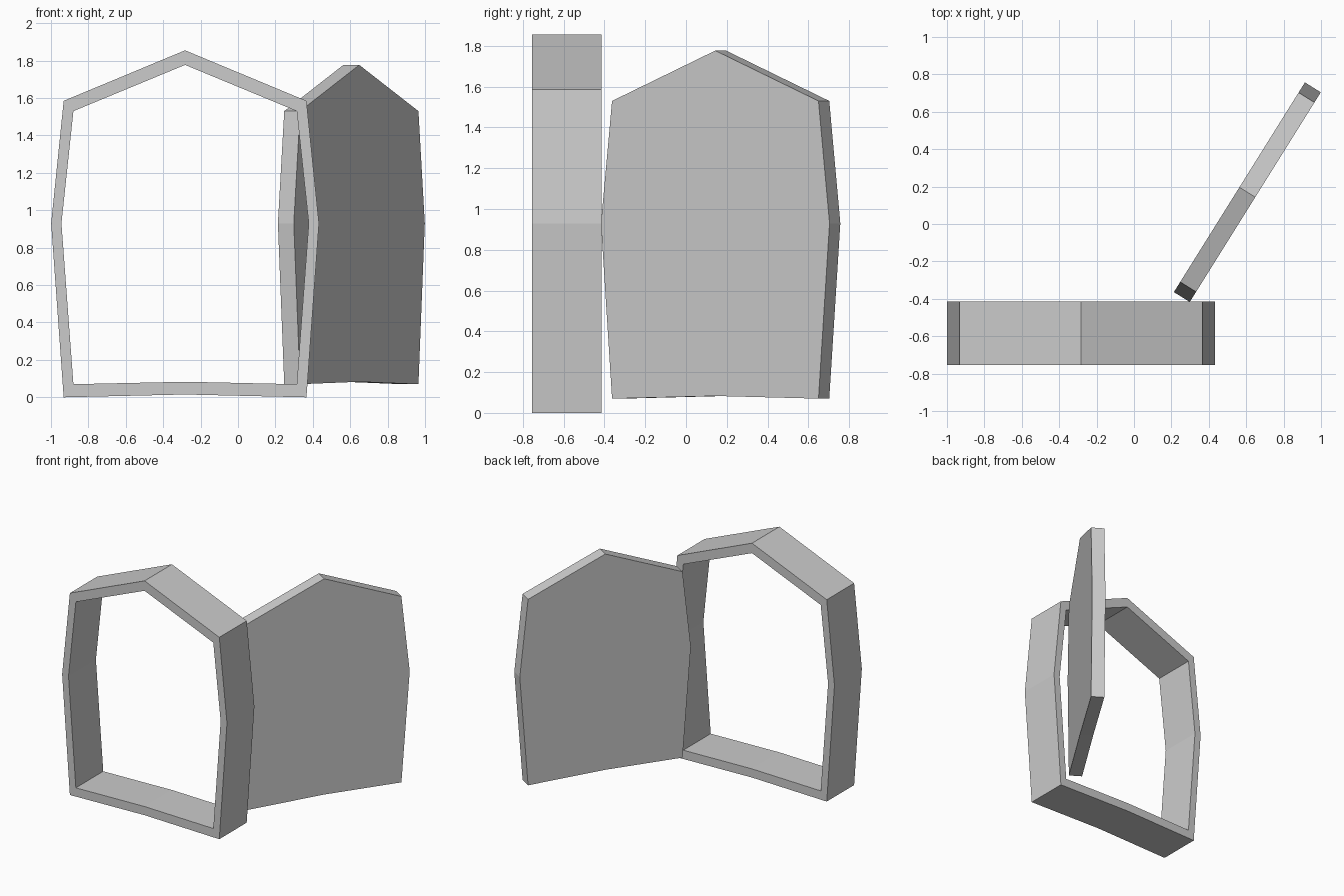
import bpy, bmesh, math
from mathutils import Matrix

if "Cube" in bpy.data.objects:
    bpy.data.objects.remove(bpy.data.objects["Cube"])


def outline(mid, corner, low, low_mid, shoulder, peak):
    # symmetric eight-sided arch outline in the x-z plane
    right = [(0, low_mid), (corner, low), (mid, 0.93), (corner, shoulder), (0, peak)]
    return right + [(-x, z) for x, z in right[-2:0:-1]]


OUTER = outline(0.716, 0.649, 0.0, 0.015, 1.585, 1.855)
INNER = outline(0.661, 0.597, 0.07, 0.083, 1.53, 1.777)


def finish(bm, name, matrix):
    bmesh.ops.recalc_face_normals(bm, faces=bm.faces)
    mesh = bpy.data.meshes.new(name)
    bm.to_mesh(mesh)
    bm.free()
    obj = bpy.data.objects.new(name, mesh)
    obj.matrix_world = matrix
    bpy.context.collection.objects.link(obj)


def ring(bm, points, y):
    return [bm.verts.new((x, y, z)) for x, z in points]


def bridge(bm, a, b):
    n = len(a)
    for i in range(n):
        j = (i + 1) % n
        bm.faces.new((a[i], a[j], b[j], b[i]))


# door frame: hollow arch, four rings joined into a closed loop
bm = bmesh.new()
rings = [ring(bm, p, y) for p, y in
         ((OUTER, -0.17), (OUTER, 0.17), (INNER, 0.17), (INNER, -0.17))]
for i in range(4):
    bridge(bm, rings[i], rings[(i + 1) % 4])
finish(bm, "door_frame", Matrix.Translation((-0.283, -0.585, 0)))

# door panel: fills the inner outline, swung open beside the frame
bm = bmesh.new()
front, back = ring(bm, INNER, -0.05), ring(bm, INNER, 0.05)
bridge(bm, front, back)
bm.faces.new(front)
bm.faces.new(back)
finish(bm, "door_panel", Matrix.Translation((0.606, 0.17, 0))
       @ Matrix.Rotation(math.radians(58), 4, 'Z'))
